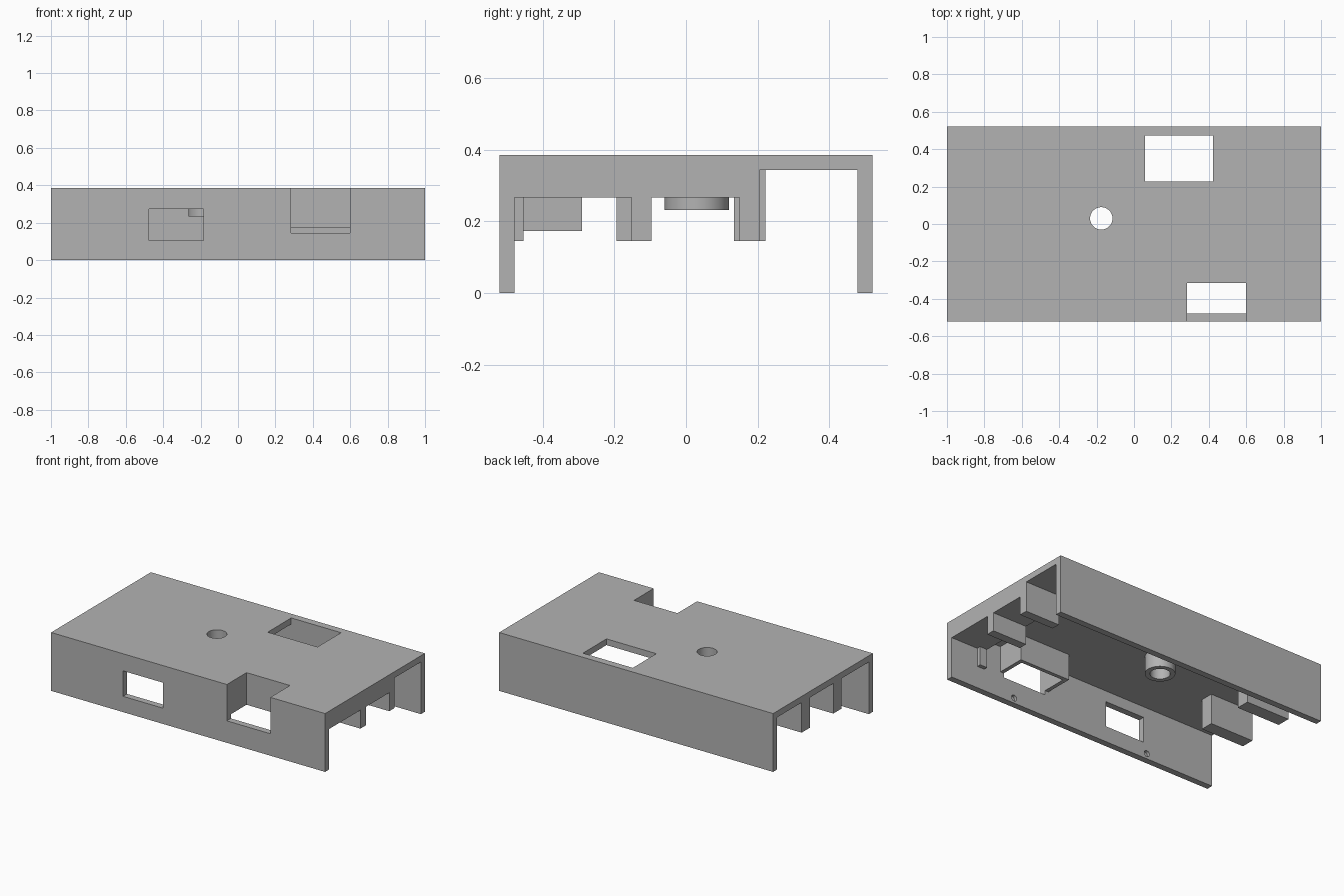
import bpy, bmesh, math
from mathutils import Matrix, Vector

cube = bpy.data.objects.get("Cube")
if cube:
    bpy.data.objects.remove(cube, do_unlink=True)

grey = bpy.data.materials.new("plain grey")
grey.use_nodes = True
COLOUR = (0.45, 0.45, 0.45, 1)
grey.diffuse_color = COLOUR
grey.node_tree.nodes["Principled BSDF"].inputs["Base Color"].default_value = COLOUR


def finish(name, bm):
    bmesh.ops.recalc_face_normals(bm, faces=bm.faces)
    mesh = bpy.data.meshes.new(name)
    bm.to_mesh(mesh)
    bm.free()
    mesh.materials.append(grey)
    obj = bpy.data.objects.new(name, mesh)
    bpy.context.collection.objects.link(obj)
    return obj


def prism(name, points, direction):
    """Extrude a closed 3D outline along a direction."""
    bm = bmesh.new()
    face = bm.faces.new([bm.verts.new(p) for p in points])
    new = bmesh.ops.extrude_face_region(bm, geom=[face])["geom"]
    bmesh.ops.translate(bm, vec=Vector(direction),
                        verts=[g for g in new if isinstance(g, bmesh.types.BMVert)])
    return finish(name, bm)


def box(name, x0, x1, y0, y1, z0, z1):
    outline = [(x0, y0, z0), (x1, y0, z0), (x1, y1, z0), (x0, y1, z0)]
    return prism(name, outline, (0, 0, z1 - z0))


def cylinder(name, centre, radius, depth, along_y=False, sides=48):
    bm = bmesh.new()
    turn = Matrix.Rotation(math.pi / 2, 4, 'X') if along_y else Matrix()
    bmesh.ops.create_cone(bm, cap_ends=True, segments=sides, radius1=radius, radius2=radius,
                          depth=depth, matrix=Matrix.Translation(centre) @ turn)
    return finish(name, bm)


def cut(target, cutters):
    """Subtract cutters from the target and bake the result."""
    for c in cutters:
        mod = target.modifiers.new("cut", 'BOOLEAN')
        mod.operation = 'DIFFERENCE'
        mod.solver = 'EXACT'
        mod.object = c
    bpy.context.view_layer.update()
    graph = bpy.context.evaluated_depsgraph_get()
    baked = bpy.data.meshes.new_from_object(target.evaluated_get(graph))
    target.modifiers.clear()
    target.data = baked
    for c in cutters:
        bpy.data.objects.remove(c, do_unlink=True)


TOP, ROOF = 0.385, 0.344        # outer and inner roof heights
OUT, INN = 0.52, 0.478          # outer and inner wall faces
LEDGE, FOOT = 0.267, 0.145      # ledge underside and post bottoms

# Channel-shaped cover, open at both ends
profile = [(-OUT, 0), (-OUT, TOP), (OUT, TOP), (OUT, 0),
           (INN, 0), (INN, ROOF), (-INN, ROOF), (-INN, 0)]
cover = prism("cover", [(-1, y, z) for y, z in profile], (2, 0, 0))

# Round boss under the roof
BX, BY = -0.175, 0.03
boss = cylinder("screw_boss", (BX, BY, (0.232 + ROOF) / 2), 0.09, ROOF - 0.232)
cut(boss, [cylinder("boss_bore", (BX, BY, 0.3), 0.06, 0.6)])

# Openings in the cover and shallow dimples inside the walls
cutters = [
    box("notch_cutter", 0.283, 0.6, -0.7, -0.315, FOOT, 0.6),
    box("window_cutter", -0.475, -0.185, -0.7, -0.4, 0.104, 0.272),
    box("roof_opening_cutter", 0.058, 0.422, 0.226, 0.472, 0.3, 0.6),
    cylinder("hole_cutter", (BX, BY, 0.4), 0.06, 0.4),
]
for x in (-0.5, 0.52):
    for side in (-1, 1):
        cutters.append(cylinder("dimple_cutter", (x, side * INN, 0.035), 0.02, 0.04, True, 24))
cut(cover, cutters)

# Walls around the notch
surround = [(0.257, -INN), (0.257, -0.29), (0.626, -0.29), (0.626, -INN),
            (0.6, -INN), (0.6, -0.315), (0.283, -0.315), (0.283, -INN)]
prism("notch_surround", [(x, y, 0.173) for x, y in surround], (0, 0, ROOF - 0.173))

# Thick ledge at the left end with its posts
box("end_ledge", 0.75, 1, -INN, 0.205, LEDGE, ROOF)
box("left_post_front", 0.75, 1, -0.152, -0.096, FOOT, LEDGE)
box("left_post_back", 0.75, 1, 0.149, 0.205, FOOT, LEDGE)
box("corner_peg", 0.75, 0.803, -INN, -0.4525, FOOT, LEDGE)

# Posts at the right end
box("right_post_front", -1, -0.685, -0.194, -0.108, FOOT, ROOF)
box("right_post_back", -1, -0.685, 0.134, 0.222, FOOT, ROOF)

# Smooth the round surfaces, keep edges sharp
bpy.ops.object.select_all(action='DESELECT')
for obj in (cover, boss):
    obj.select_set(True)
bpy.context.view_layer.objects.active = cover
bpy.ops.object.shade_smooth_by_angle(angle=math.radians(30))
